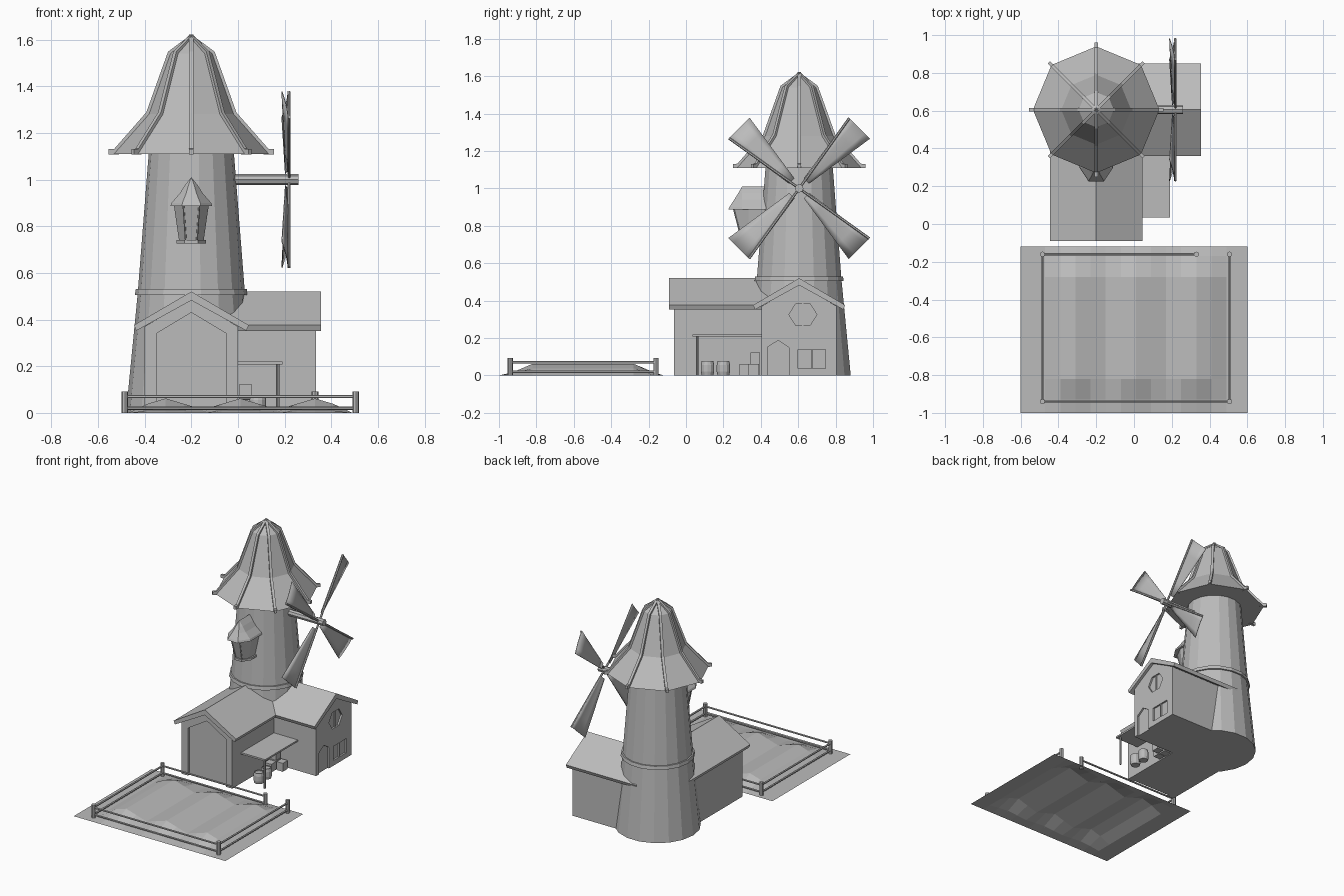
import bpy, bmesh
from math import cos, sin, pi, radians
from mathutils import Vector, Matrix

if "Cube" in bpy.data.objects:
    bpy.data.objects.remove(bpy.data.objects["Cube"])

GREY = (0.5, 0.5, 0.5, 1)
mat = bpy.data.materials.new("plain grey")
mat.use_nodes = True
mat.diffuse_color = GREY
mat.node_tree.nodes["Principled BSDF"].inputs["Base Color"].default_value = GREY


def finish(name, bm, smooth=False):
    bmesh.ops.recalc_face_normals(bm, faces=bm.faces)
    me = bpy.data.meshes.new(name)
    for f in bm.faces:
        f.smooth = smooth
    bm.to_mesh(me)
    bm.free()
    me.materials.append(mat)
    ob = bpy.data.objects.new(name, me)
    bpy.context.collection.objects.link(ob)
    return ob


def loft(name, rings):
    """Skin a stack of equal-length rings and cap both ends."""
    bm = bmesh.new()
    rows = [[bm.verts.new(p) for p in ring] for ring in rings]
    n = len(rows[0])
    for a, b in zip(rows, rows[1:]):
        for i in range(n):
            j = (i + 1) % n
            bm.faces.new((a[i], a[j], b[j], b[i]))
    bm.faces.new(rows[0])
    bm.faces.new(rows[-1])
    bmesh.ops.remove_doubles(bm, verts=bm.verts, dist=0.0002)
    return finish(name, bm)


def lathe(name, profile, n, x, y):
    return loft(name, [[(x + r * cos(2 * pi * i / n), y + r * sin(2 * pi * i / n), z)
                        for i in range(n)] for r, z in profile])


def prism(name, pts, axis, a, b):
    """Extrude a (u, z) profile along x (u = y) or along y (u = x)."""
    if axis == "x":
        return loft(name, [[(t, u, z) for u, z in pts] for t in (a, b)])
    return loft(name, [[(u, t, z) for u, z in pts] for t in (a, b)])


def box(name, x0, x1, y0, y1, z0, z1):
    return prism(name, [(x0, z0), (x1, z0), (x1, z1), (x0, z1)], "y", y0, y1)


def rod(name, p, q, r, n=8):
    p, q = Vector(p), Vector(q)
    d = q - p
    m = Matrix.Translation((p + q) / 2) @ d.to_track_quat("Z", "Y").to_matrix().to_4x4()
    bm = bmesh.new()
    bmesh.ops.create_cone(bm, cap_ends=True, segments=n, radius1=r, radius2=r,
                          depth=d.length, matrix=m)
    return finish(name, bm)


def carve(target, cutter):
    mod = target.modifiers.new("recess", "BOOLEAN")
    mod.operation, mod.object, mod.solver = "DIFFERENCE", cutter, "EXACT"
    cutter.hide_render = True
    cutter.display_type = "WIRE"
    bpy.context.view_layer.update()
    deps = bpy.context.evaluated_depsgraph_get()
    me = bpy.data.meshes.new_from_object(target.evaluated_get(deps))
    target.modifiers.clear()
    target.data = me
    bpy.data.objects.remove(cutter)


# Tower
TX, TY = -0.2, 0.605
lathe("tower", [(0.28, 0), (0.23, 0.51), (0.182, 1.12)], 18, TX, TY)
lathe("tower_band", [(0.22, 0.505), (0.242, 0.505), (0.238, 0.53), (0.22, 0.53)], 18, TX, TY)

# Flared cap roof with ridge beams
lathe("cap_roof", [(0.335, 1.11), (0.185, 1.28), (0.093, 1.54), (0, 1.615)], 8, TX, TY)
RIDGE = [(0.355, 1.108), (0.355, 1.13), (0.33, 1.132), (0.193, 1.288), (0.1, 1.548),
         (0, 1.622), (0, 1.6), (0.085, 1.53), (0.175, 1.275), (0.31, 1.108)]
for k in range(8):
    beam = prism(f"ridge_beam_{k + 1}", RIDGE, "y", -0.009, 0.009)
    beam.data.transform(Matrix.Translation((TX, TY, 0)) @ Matrix.Rotation(k * pi / 4, 4, "Z"))

# Sail shaft and four twisted sails
HZ = 1.0
rod("sail_shaft", (-0.1, TY, HZ), (0.26, TY, HZ), 0.023)
for k in range(4):
    a = radians(45 + 90 * k)
    d, p = Vector((0, cos(a), sin(a))), Vector((0, -sin(a), cos(a)))
    hub = Vector((0, TY, HZ))
    bm = bmesh.new()
    grid = []
    for i in range(5):
        t = i / 4
        width = 0.02 + 0.06 * t
        row = []
        for s in (-1, -0.5, 0, 0.5, 1):
            x = 0.217 - (0.012 + 0.015 * t) * ((1 - s) / 2) ** 1.5
            row.append(bm.verts.new(hub + d * (0.055 + 0.4 * t) + p * s * width + Vector((x, 0, 0))))
        grid.append(row)
    for r0, r1 in zip(grid, grid[1:]):
        for j in range(4):
            bm.faces.new((r0[j], r0[j + 1], r1[j + 1], r1[j]))
    sail = finish(f"sail_{k + 1}", bm, True)
    sail.modifiers.new("thickness", "SOLIDIFY").thickness = 0.004
    at = Vector((0.22, 0, 0)) + hub
    rod(f"sail_spar_{k + 1}", at, at + d * 0.455 + p * 0.076, 0.007, 6)


# Bay window on the tower
def bay(name, rows, yc):
    def ring(w, dep, z):
        half = [(1, None), (1, 0), (0.45, 1)]
        side = [(w * u, 0.45 if v is None else yc - dep * v) for u, v in half]
        pts = side + [(-x, y) for x, y in reversed(side)]
        return [(TX + x, y, z) for x, y in pts]
    return loft(name, [ring(*r) for r in rows])


bay("bay_sill", [(0.063, 0.055, 0.727), (0.063, 0.055, 0.742)], 0.34)
bay_body = bay("bay_body", [(0.053, 0.04, 0.74), (0.075, 0.08, 0.892)], 0.335)
bay("bay_roof", [(0.09, 0.075, 0.886), (0.085, 0.068, 0.9), (0.05, 0.042, 0.94),
                 (0.028, 0.02, 0.975), (0, 0, 1.01)], 0.3)
for s in (-1, 1):
    rod("bay_corner_post", (TX + s * 0.024, 0.294, 0.74), (TX + s * 0.034, 0.255, 0.89), 0.004, 6)


# Two gabled wings
def wing(label, axis, c, wall_a, wall_b, roof_a, roof_b):
    walls = prism(label + "_walls", [(c - 0.2, 0), (c + 0.2, 0), (c + 0.2, 0.37),
                                     (c, 0.487), (c - 0.2, 0.37)], axis, wall_a, wall_b)
    prism(label + "_roof", [(c, 0.52), (c + 0.246, 0.376), (c + 0.236, 0.352), (c, 0.482),
                            (c - 0.236, 0.352), (c - 0.246, 0.376)], axis, roof_a, roof_b)
    return walls


front_walls = wing("front_wing", "y", TX, -0.065, 0.6, -0.09, 0.6)
side_walls = wing("side_wing", "x", TY, -0.2, 0.335, -0.2, 0.355)


def arch(u0, u1, shoulder, top):
    return [(u0, -0.02), (u1, -0.02), (u1, shoulder), ((u0 + u1) / 2, top), (u0, shoulder)]


# Recessed doors and windows
carve(front_walls, prism("cutter", arch(-0.35, -0.05, 0.34, 0.43), "y", -0.1, -0.05))
hexagon = [(0.625 + 0.075 * cos(k * pi / 3), 0.325 + 0.068 * sin(k * pi / 3)) for k in range(6)]
panes = [[(u, 0.037), (u + 0.07, 0.037), (u + 0.07, 0.138), (u, 0.138)] for u in (0.6, 0.677)]
for shape in [arch(0.435, 0.55, 0.15, 0.187), hexagon] + panes:
    carve(side_walls, prism("cutter", shape, "x", 0.323, 0.4))
box("round_window_bar", 0.32, 0.331, 0.621, 0.629, 0.262, 0.388)

# Porch between the wings
box("porch_roof", -0.01, 0.19, 0.035, 0.41, 0.208, 0.22)
rod("porch_post", (0.17, 0.06, 0), (0.17, 0.06, 0.21), 0.007)

# Barrels and crates
for k, y in enumerate((0.115, 0.2)):
    lathe(f"barrel_{k + 1}", [(0.031, 0), (0.036, 0.02), (0.036, 0.055), (0.031, 0.076),
                              (0.027, 0.076), (0.027, 0.07)], 12, 0.085, y)
box("crate_low", 0.005, 0.06, 0.34, 0.395, 0, 0.06)
box("crate_top", 0.005, 0.06, 0.345, 0.395, 0.062, 0.122)
box("crate_front", 0.01, 0.065, 0.283, 0.337, 0, 0.058)
box("crate_side", 0.07, 0.12, 0.335, 0.39, 0, 0.06)

# Ground sheet with three ploughed mounds
xs = [-0.6, -0.47, -0.39, -0.31, -0.23, -0.15, -0.07, 0.01, 0.09, 0.17, 0.25, 0.33, 0.41, 0.49, 0.6]
ys = [-1, -0.93, -0.82, -0.69, -0.55, -0.41, -0.28, -0.17, -0.12]
bm = bmesh.new()
rows = []
for j, y in enumerate(ys):
    lift = 0 if j in (0, len(ys) - 1) else 0.25 if j in (1, len(ys) - 2) else 1
    row = []
    for i, x in enumerate(xs):
        inside = 1 < i < len(xs) - 2
        z = lift * (0.038 + 0.024 * cos((x - 0.01) / 0.16 * pi)) if inside else 0
        row.append(bm.verts.new((x, y, z)))
    rows.append(row)
for a, b in zip(rows, rows[1:]):
    for i in range(len(xs) - 1):
        bm.faces.new((a[i], a[i + 1], b[i + 1], b[i]))
finish("field_ground", bm)

# Fence with a gap at the back right corner
L, R, F, B, GATE = -0.485, 0.505, -0.94, -0.16, 0.33
for x, y in [(L, F), (R, F), (R, B), (GATE, B), (L, B)]:
    rod("fence_post", (x, y, 0), (x, y, 0.092), 0.014)
for z in (0.02, 0.07):
    for p, q in [((L, F), (R, F)), ((R, F), (R, B)), ((L, F), (L, B)), ((L, B), (GATE, B))]:
        rod("fence_rail", (*p, z), (*q, z), 0.007, 6)
